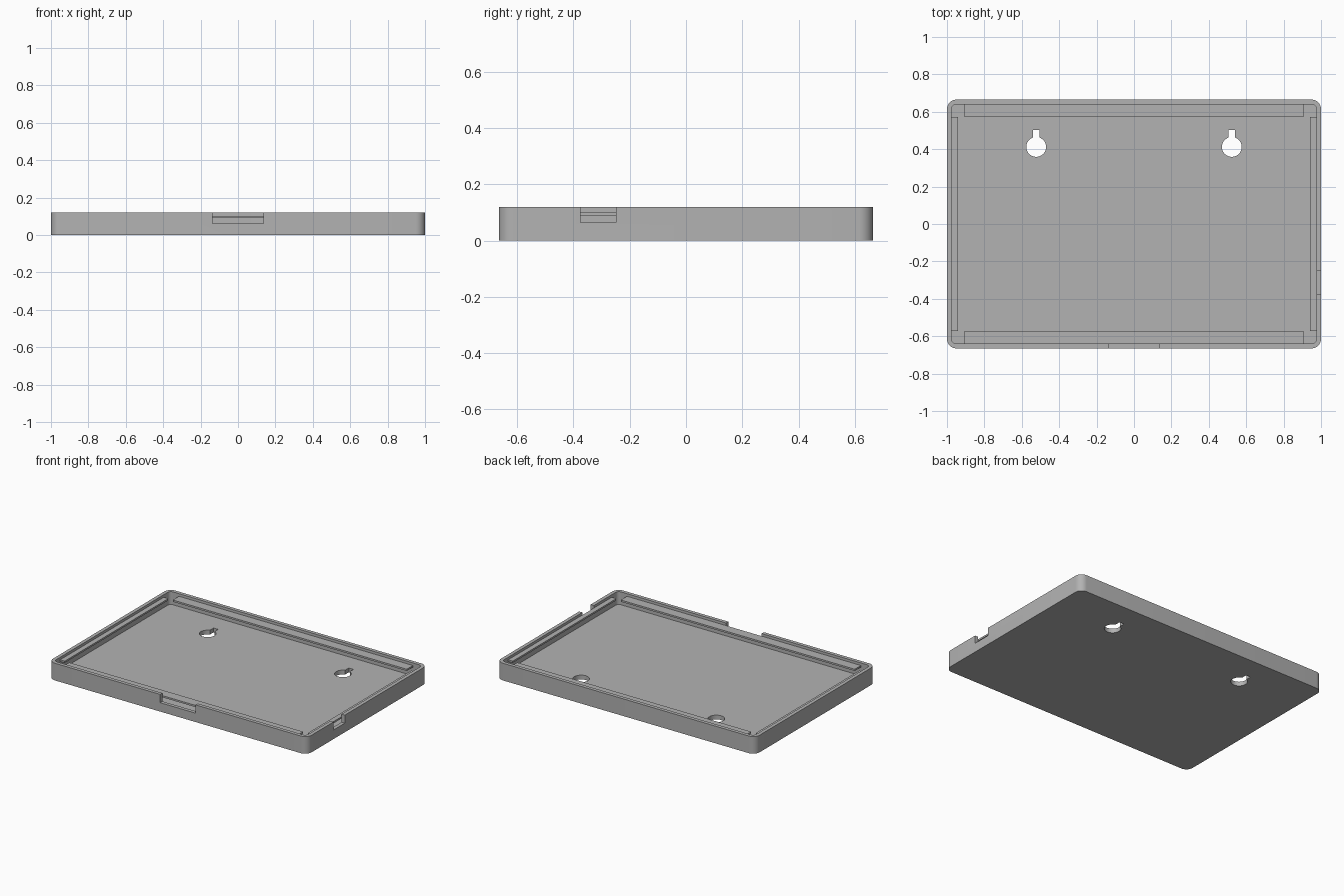
import bpy, bmesh, math

if "Cube" in bpy.data.objects:
    bpy.data.objects.remove(bpy.data.objects["Cube"], do_unlink=True)

grey = bpy.data.materials.new("plain grey")
grey.use_nodes = True
COLOUR = (0.45, 0.45, 0.45, 1)
grey.diffuse_color = COLOUR
grey.node_tree.nodes["Principled BSDF"].inputs["Base Color"].default_value = COLOUR

HX, HY, H = 1.0, 0.665, 0.12      # half length, half width, height
WALL, FLOOR = 0.025, 0.03
IX, IY = HX - WALL, HY - WALL


def prism(name, points, z0, z1):
    """Extrude a flat outline from z0 to z1."""
    bm = bmesh.new()
    face = bm.faces.new([bm.verts.new((x, y, z0)) for x, y in points])
    top = bmesh.ops.extrude_face_region(bm, geom=[face])["geom"]
    bmesh.ops.translate(bm, vec=(0, 0, z1 - z0),
                        verts=[v for v in top if isinstance(v, bmesh.types.BMVert)])
    bmesh.ops.recalc_face_normals(bm, faces=bm.faces)
    mesh = bpy.data.meshes.new(name)
    bm.to_mesh(mesh)
    bm.free()
    mesh.materials.append(grey)
    ob = bpy.data.objects.new(name, mesh)
    bpy.context.collection.objects.link(ob)
    return ob


def rounded(hx, hy, r, steps=8):
    pts = []
    for q, (sx, sy) in enumerate([(1, 1), (-1, 1), (-1, -1), (1, -1)]):
        for i in range(steps + 1):
            a = (q + i / steps) * math.pi / 2
            pts.append((sx * (hx - r) + r * math.cos(a), sy * (hy - r) + r * math.sin(a)))
    return pts


def rect(x0, x1, y0, y1):
    return [(x0, y0), (x1, y0), (x1, y1), (x0, y1)]


def keyhole(cx, cy, r, half_slot, top):
    """Round hole with a narrow slot running up from it."""
    a0 = math.acos(half_slot / r)
    sweep = math.pi + 2 * a0
    pts = [(cx + half_slot, top), (cx - half_slot, top)]
    for i in range(33):
        a = math.pi - a0 + sweep * i / 32
        pts.append((cx + r * math.cos(a), cy + r * math.sin(a)))
    return pts


# Shallow tray with rounded corners
tray = prism("tray", rounded(HX, HY, 0.05), 0, H)

# Cavity, port notches in the rim and hanging holes
cutters = [
    prism("cavity_cutter", rounded(IX, IY, 0.025), FLOOR, H + 0.1),
    prism("front_notch_cutter", rect(-0.137, 0.137, -HY - 0.1, -IY + 0.008), 0.062, H + 0.1),
    prism("side_notch_cutter", rect(IX - 0.005, HX + 0.1, -0.375, -0.248), 0.064, H + 0.1),
]
for side in (-1, 1):
    cutters.append(prism("hanging_hole_cutter", keyhole(side * 0.523, 0.412, 0.053, 0.018, 0.503),
                         -0.1, FLOOR + 0.02))
for cutter in cutters:
    mod = tray.modifiers.new("cut", "BOOLEAN")
    mod.operation = "DIFFERENCE"
    mod.solver = "EXACT"
    mod.object = cutter
bpy.context.view_layer.objects.active = tray
tray.select_set(True)
for mod in list(tray.modifiers):
    bpy.ops.object.modifier_apply(modifier=mod.name)
for cutter in cutters:
    bpy.data.objects.remove(cutter, do_unlink=True)
bpy.ops.object.shade_smooth_by_angle(angle=math.radians(30))

# Thin retaining ledges inside the rim, open at the corners
LOW, HIGH = 0.09, 0.102
for label, s in (("back", 1), ("front", -1)):
    ys = sorted((s * 0.572, s * IY))
    prism(label + "_ledge", rect(-0.905, 0.905, *ys), LOW, HIGH)
for label, s in (("left", 1), ("right", -1)):
    xs = sorted((s * 0.94, s * IX))
    prism(label + "_ledge", rect(*xs, -0.572, 0.572), LOW, HIGH)
